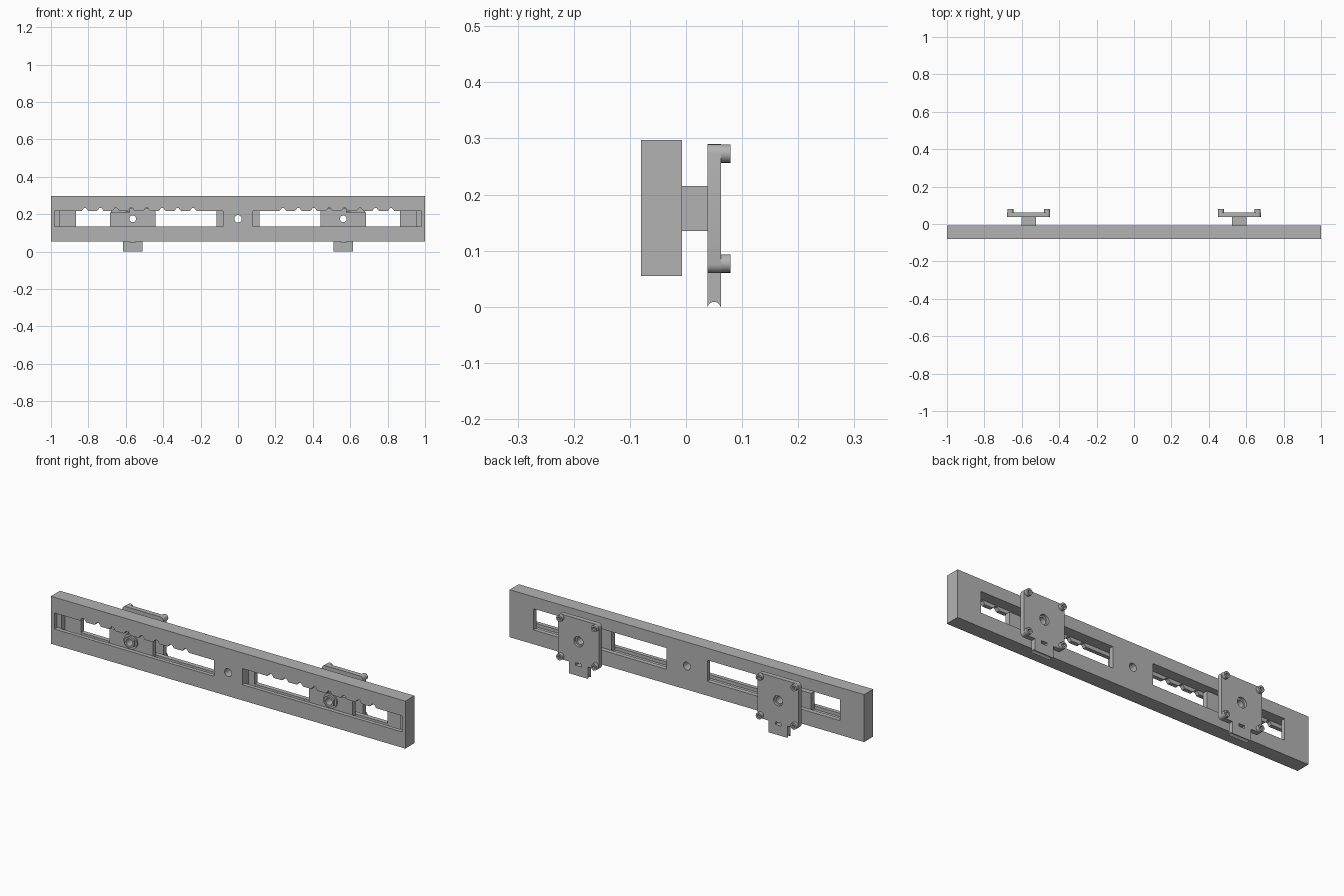
import bpy, bmesh, math
from mathutils import Matrix, Vector

if "Cube" in bpy.data.objects:
    bpy.data.objects.remove(bpy.data.objects["Cube"])

grey = bpy.data.materials.new("plain grey")
grey.diffuse_color = (0.45, 0.45, 0.45, 1)
grey.use_nodes = True
grey.node_tree.nodes["Principled BSDF"].inputs["Base Color"].default_value = grey.diffuse_color


def finish(name, bm):
    bmesh.ops.recalc_face_normals(bm, faces=bm.faces)
    me = bpy.data.meshes.new(name)
    bm.to_mesh(me)
    bm.free()
    me.materials.append(grey)
    ob = bpy.data.objects.new(name, me)
    bpy.context.collection.objects.link(ob)
    return ob


def box(name, x0, x1, y0, y1, z0, z1):
    bm = bmesh.new()
    bmesh.ops.create_cube(bm, size=1)
    for v in bm.verts:
        v.co = Vector(((x0 + x1) / 2 + v.co.x * (x1 - x0),
                       (y0 + y1) / 2 + v.co.y * (y1 - y0),
                       (z0 + z1) / 2 + v.co.z * (z1 - z0)))
    return finish(name, bm)


def cyl(name, a, b, r, sides=24, r2=None):
    """Cylinder or cone from point a to point b."""
    a, b = Vector(a), Vector(b)
    bm = bmesh.new()
    rot = (b - a).to_track_quat('Z', 'Y').to_matrix().to_4x4()
    bmesh.ops.create_cone(bm, cap_ends=True, segments=sides, radius1=r,
                          radius2=r if r2 is None else r2, depth=(b - a).length,
                          matrix=Matrix.Translation((a + b) / 2) @ rot)
    return finish(name, bm)


def cut(ob, *cutters):
    for c in cutters:
        m = ob.modifiers.new("cut", 'BOOLEAN')
        m.operation = 'DIFFERENCE'
        m.solver = 'EXACT'
        m.object = c
        bpy.context.view_layer.update()
        ev = ob.evaluated_get(bpy.context.evaluated_depsgraph_get())
        me = bpy.data.meshes.new_from_object(ev)
        ob.modifiers.clear()
        ob.data = me
        bpy.data.objects.remove(c)


def sbox(s, x0, x1, *rest):
    """Box mirrored to side s."""
    a, b = sorted((s * x0, s * x1))
    return box("cutter", a, b, *rest)


# Long rail with centre screw hole
rail = box("rail", -1, 1, -0.08, -0.007, 0.055, 0.297)
cut(rail, cyl("cutter", (0, -0.1, 0.175), (0, 0.02, 0.175), 0.02))

for s in (-1, 1):
    # Stepped slot: front lip, wide inner channel, back opening
    cut(rail,
        sbox(s, 0.08, 0.98, -0.1, -0.058, 0.135, 0.217),
        sbox(s, 0.08, 0.955, -0.06, -0.03, 0.118, 0.236),
        sbox(s, 0.115, 0.865, -0.032, 0.01, 0.128, 0.236))
    # Row of locking notches in the upper front lip
    for i in range(8):
        x = s * (0.24 + 0.0826 * i)
        bm = bmesh.new()
        pts = ((-0.022, 0.212), (0.022, 0.212), (0.006, 0.232), (-0.006, 0.232))
        f = bm.faces.new([bm.verts.new((x + px, -0.1, pz)) for px, pz in pts])
        ext = bmesh.ops.extrude_face_region(bm, geom=[f])["geom"]
        bmesh.ops.translate(bm, vec=(0, 0.046, 0),
                            verts=[v for v in ext if isinstance(v, bmesh.types.BMVert)])
        cut(rail, finish("cutter", bm))

for s, side in ((-1, "left"), (1, "right")):
    cx, cz = s * 0.563, 0.175
    parts = []

    # Sliding block inside the channel, with a relief on its outer upper edge
    block = box(side + "_slider", cx - 0.122, cx + 0.122, -0.057, -0.03, 0.121, 0.23)
    cut(block, sbox(s, 0.58, 0.70, -0.07, -0.02, 0.21, 0.24))
    parts.append(block)

    # Neck joining slider to mounting plate
    parts.append(box(side + "_neck", cx - 0.038, cx + 0.038, -0.031, 0.039, 0.135, 0.215))

    # Round boss and hexagonal nut on the front
    parts.append(cyl(side + "_boss", (cx, -0.064, cz), (cx, -0.056, cz), 0.038, 32))
    parts.append(cyl(side + "_nut", (cx, -0.072, cz), (cx, -0.063, cz), 0.03, 6))

    # Mounting plate with rounded corners
    plate = box(side + "_plate", cx - 0.115, cx + 0.115, 0.038, 0.062, 0.06, 0.29)
    bm = bmesh.new()
    bm.from_mesh(plate.data)
    edges = [e for e in bm.edges if abs(e.verts[0].co.y - e.verts[1].co.y) > 0.01]
    bmesh.ops.bevel(bm, geom=edges, offset=0.016, segments=4, profile=0.5, affect='EDGES')
    bm.to_mesh(plate.data)
    bm.free()
    parts.append(plate)

    # Bolt hole through the whole carriage, wider in the plate
    for p in parts:
        cut(p, cyl("cutter", (cx, -0.1, cz), (cx, 0.1, cz), 0.018))
    cut(plate, cyl("cutter", (cx, 0.05, cz), (cx, 0.1, cz), 0.026))

    # Lower tab with cable slot and grooved bottom edge
    tab = box(side + "_tab", cx - 0.053, cx + 0.053, 0.038, 0.062, 0.0, 0.0605)
    cut(tab, cyl("cutter", (cx - 0.1, 0.05, -0.003), (cx + 0.1, 0.05, -0.003), 0.0118, 20))
    for p in (tab, plate):
        cut(p, box("cutter", cx - 0.016, cx + 0.016, 0.02, 0.08, 0.05, 0.064))

    # Four corner studs with small centre holes
    for dx in (-0.098, 0.098):
        for dz in (-0.098, 0.098):
            x, z = cx + dx, cz + dz
            stud = cyl(side + "_stud", (x, 0.061, z), (x, 0.079, z), 0.0165, 20)
            cut(stud, cyl("cutter", (x, 0.066, z), (x, 0.09, z), 0.008, 12))

# Smooth round parts while keeping edges crisp
bpy.ops.object.select_all(action='SELECT')
bpy.context.view_layer.objects.active = rail
bpy.ops.object.shade_smooth_by_angle(angle=math.radians(30))
